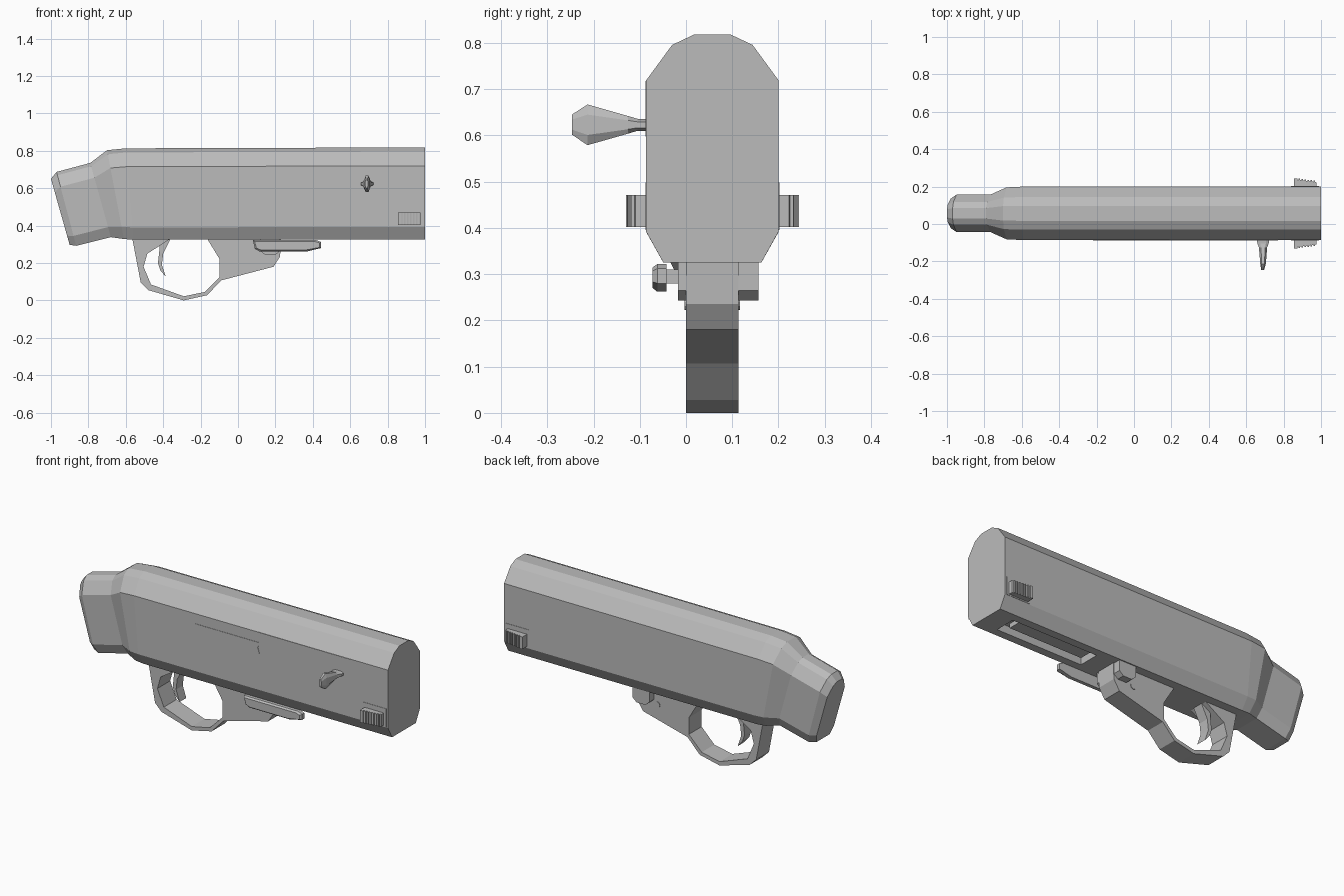
import bpy
import bmesh
from math import cos, sin, pi

if "Cube" in bpy.data.objects:
    bpy.data.objects.remove(bpy.data.objects["Cube"], do_unlink=True)

MID = 0.057  # centre plane of the receiver in y

grey = bpy.data.materials.new("plain grey")
grey.use_nodes = True
grey.diffuse_color = (0.5, 0.5, 0.5, 1)
grey.node_tree.nodes["Principled BSDF"].inputs["Base Color"].default_value = (0.5, 0.5, 0.5, 1)


def loft(name, rings):
    """Skin a list of equal-sized point rings and cap both ends."""
    bm = bmesh.new()
    rows = [[bm.verts.new(p) for p in ring] for ring in rings]
    n = len(rows[0])
    for a, b in zip(rows, rows[1:]):
        for i in range(n):
            j = (i + 1) % n
            bm.faces.new((a[i], a[j], b[j], b[i]))
    bm.faces.new(rows[0][::-1])
    bm.faces.new(rows[-1])
    bmesh.ops.recalc_face_normals(bm, faces=bm.faces)
    mesh = bpy.data.meshes.new(name)
    bm.to_mesh(mesh)
    bm.free()
    mesh.materials.append(grey)
    ob = bpy.data.objects.new(name, mesh)
    bpy.context.collection.objects.link(ob)
    return ob


def side_plate(name, outline, y0, y1):
    """Extrude an x-z outline across y."""
    return loft(name, [[(x, y, z) for x, z in outline] for y in (y0, y1)])


def box(name, x0, x1, y0, y1, z0, z1):
    return side_plate(name, [(x0, z0), (x1, z0), (x1, z1), (x0, z1)], y0, y1)


def pin(name, x, z, r, y0, y1, sides=12):
    ring = [(x + r * cos(2 * pi * i / sides), z + r * sin(2 * pi * i / sides))
            for i in range(sides)]
    return side_plate(name, ring, y0, y1)


# Receiver: (fraction of height, half width) on slanted sections
section = [(0, 0.106), (0.135, 0.143), (0.80, 0.143), (0.955, 0.087), (1, 0.04)]


def receiver_ring(xb, zb, xt, zt, scale):
    half = [(xb + (xt - xb) * t, w * scale, zb + (zt - zb) * t) for t, w in section]
    return ([(x, MID + w, z) for x, w, z in half]
            + [(x, MID - w, z) for x, w, z in reversed(half)])


stations = [
    (-0.90, 0.297, -1.0, 0.65, 0.55),
    (-0.865, 0.292, -0.97, 0.687, 0.70),
    (-0.68, 0.338, -0.79, 0.735, 0.70),
    (-0.61, 0.328, -0.70, 0.803, 0.97),
    (-0.56, 0.325, -0.60, 0.813, 1),
    (1, 0.325, 1, 0.818, 1),
]
receiver = loft("receiver", [receiver_ring(*s) for s in stations])

# Loading port cut into the underside, with the lifter inside
cutter = box("port_cutter", 0.34, 0.88, MID - 0.06, MID + 0.06, 0.25, 0.37)
cutter.hide_render = True
cut = receiver.modifiers.new("loading_port", "BOOLEAN")
cut.operation = "DIFFERENCE"
cut.solver = "EXACT"
cut.object = cutter
bpy.context.view_layer.objects.active = receiver
bpy.ops.object.modifier_apply(modifier=cut.name)
bpy.data.objects.remove(cutter, do_unlink=True)
box("lifter", 0.36, 0.82, MID - 0.035, MID + 0.035, 0.345, 0.372)

# Trigger guard as a single bent outline
side_plate("trigger_guard", [
    (-0.565, 0.33), (-0.52, 0.095), (-0.48, 0.055), (-0.29, 0.0), (-0.165, 0.028),
    (-0.09, 0.107), (0.19, 0.18), (0.225, 0.235), (0.23, 0.33),
    (-0.165, 0.33), (-0.098, 0.22), (-0.098, 0.125), (-0.178, 0.045), (-0.29, 0.022),
    (-0.465, 0.085), (-0.505, 0.18), (-0.485, 0.25), (-0.43, 0.285), (-0.36, 0.33),
], 0, 2 * MID)

side_plate("trigger", [
    (-0.42, 0.33), (-0.36, 0.33), (-0.40, 0.25), (-0.407, 0.19), (-0.385, 0.125),
    (-0.415, 0.16), (-0.428, 0.20), (-0.42, 0.27),
], MID - 0.03, MID + 0.03)

pin("guard_pin", 0.10, 0.24, 0.018, -0.003, 0.117)

# Safety button through the guard
side_plate("safety_button", [
    (0.12, 0.33), (0.12, 0.265), (0.145, 0.243), (0.2, 0.243), (0.225, 0.265), (0.225, 0.33),
], -0.017, 0.157)

# Release lever beside the guard
lever = [(0.08, 0.322), (0.09, 0.275), (0.115, 0.262), (0.37, 0.262),
         (0.445, 0.28), (0.445, 0.312), (0.42, 0.322)]
cx, cz = 0.26, 0.293
inner = [(cx + (x - cx) * 0.95, cz + (z - cz) * 0.75) for x, z in lever]
loft("release_lever", [[(x, y, z) for x, z in line]
                       for line, y in ((inner, -0.072), (lever, -0.062), (lever, -0.042))])
box("lever_stem", 0.10, 0.20, -0.045, 0.01, 0.28, 0.31)

# Charging handle: (y, x range, z range, corner cut)
handle = []
for y, x0, x1, z0, z1 in [
    (-0.08, 0.655, 0.725, 0.610, 0.636), (-0.105, 0.66, 0.72, 0.610, 0.636),
    (-0.125, 0.668, 0.712, 0.604, 0.642), (-0.213, 0.675, 0.705, 0.579, 0.667),
    (-0.247, 0.68, 0.695, 0.602, 0.645),
]:
    c, d = (x1 - x0) * 0.25, (z1 - z0) * 0.25
    handle.append([(x0 + c, y, z0), (x1 - c, y, z0), (x1, y, z0 + d), (x1, y, z1 - d),
                   (x1 - c, y, z1), (x0 + c, y, z1), (x0, y, z1 - d), (x0, y, z0 + d)])
loft("charging_handle", handle)

# Ribbed takedown buttons, one on each side
for side, name in ((-1, "front_button"), (1, "back_button")):
    plan = [(0.975, 0.13), (0.855, 0.13), (0.855, 0.187)]
    for i in range(7):
        x = 0.865 + i * 0.0157
        out = 0.187 - i * 0.002
        plan += [(x, out), (x + 0.008, out), (x + 0.008, out - 0.007), (x + 0.0157, out - 0.009)]
    loft(name, [[(x, MID + side * y, z) for x, y in plan] for z in (0.402, 0.471)])
    # Shallow pad around each button
    y = MID + side * 0.14
    box(name + "_pad", 0.84, 0.99, y, y + side * 0.005, 0.395, 0.498)

# Shallow bolt details on the front wall
face = MID - 0.143
side_plate("bolt_slot", [
    (-0.22, 0.65), (-0.22, 0.61), (-0.205, 0.598), (0.195, 0.598), (0.185, 0.63),
    (0.195, 0.66), (-0.205, 0.66),
], face - 0.002, face + 0.01)
side_plate("bolt_cover", [
    (0.19, 0.718), (0.19, 0.63), (0.23, 0.598), (0.77, 0.598), (0.77, 0.718),
], face - 0.002, face + 0.01)
